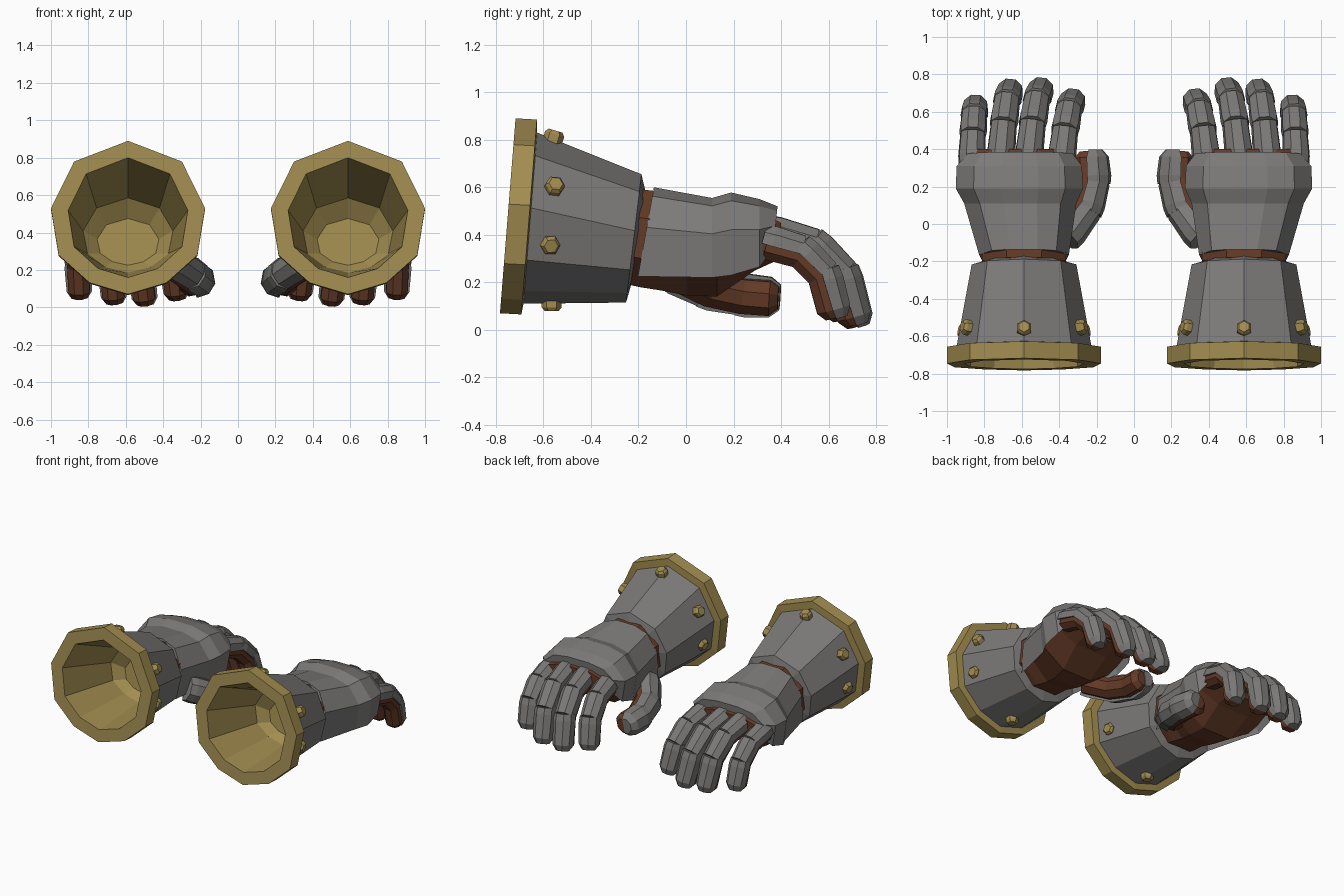
import bpy, bmesh
from math import sin, cos, pi, radians
from mathutils import Vector

old = bpy.data.objects.get("Cube")
if old:
    bpy.data.objects.remove(old, do_unlink=True)


def material(name, rgb):
    m = bpy.data.materials.new(name)
    m.use_nodes = True
    m.diffuse_color = (*rgb, 1)
    m.node_tree.nodes["Principled BSDF"].inputs["Base Color"].default_value = (*rgb, 1)
    return m


STEEL = material("steel grey", (.20, .195, .19))
GOLD = material("dull gold", (.36, .265, .08))
LEATHER = material("brown leather", (.13, .043, .02))


def loft(name, rings, side, mats, bands=None):
    """Closed loft through rings of local points; side mirrors it into place."""
    bm = bmesh.new()
    rows = [[bm.verts.new((side * (.588 - p[0]), p[1], p[2])) for p in r] for r in rings]
    n = len(rows[0])
    for i in range(len(rows) - 1):
        for j in range(n):
            k = (j + 1) % n
            f = bm.faces.new((rows[i][j], rows[i][k], rows[i + 1][k], rows[i + 1][j]))
            f.material_index = bands[i] if bands else 0
    bm.faces.new(rows[0]).material_index = bands[0] if bands else 0
    bm.faces.new(rows[-1]).material_index = bands[-1] if bands else 0
    bmesh.ops.recalc_face_normals(bm, faces=bm.faces)
    me = bpy.data.meshes.new(name)
    bm.to_mesh(me)
    bm.free()
    for m in mats:
        me.materials.append(m)
    ob = bpy.data.objects.new(name, me)
    bpy.context.collection.objects.link(ob)


# Ten-sided cuff outline, pointed at the top and bottom
HALF = [(0, 1), (.7, .73), (1, .12), (.9, -.49), (.5, -.85), (0, -1)]
OUTLINE = HALF + [(-x, z) for x, z in HALF[-2:0:-1]]


def cuff_ring(y, zc, rx, rz, slope=.08):
    return [(x * rx, y + slope * z * rz, zc + z * rz) for x, z in OUTLINE]


def tube_ring(p, t, up, r, angles, drop=0):
    """Ring around p across direction t, lowered away from up by drop."""
    t = t.normalized()
    b = t.cross(up).normalized()
    d = b.cross(t)
    return [p + r * cos(a) * b + (r * sin(a) - drop) * d for a in angles]


def circle(n):
    return [2 * pi * (i + .5) / n for i in range(n)]


# Arc of the armour shells over each finger bone
ARC = [radians(a) for a in (-12, 28, 68, 112, 152, 192)]


def digit(name, pts, up, r, side):
    """Leather core with one steel shell over each bone."""
    pts = [Vector(p) for p in pts]
    up = Vector(up)
    drop = r * .32
    core = []
    for i, p in enumerate(pts):
        t = pts[min(i + 1, len(pts) - 1)] - pts[max(i - 1, 0)]
        core.append(tube_ring(p, t, up, r * .93, circle(8), drop))
    tip = (pts[-1] - pts[-2]).normalized()
    core.append(tube_ring(pts[-1] + tip * .035, tip, up, r * .6, circle(8), drop * .7))
    loft(name + "_leather", core, side, [LEATHER])
    for i in range(len(pts) - 1):
        a, b = pts[i], pts[i + 1]
        t = (b - a).normalized()
        rings = [tube_ring(a - t * .02, t, up, r * 1.04, ARC),
                 tube_ring(a + t * .025, t, up, r * 1.12, ARC),
                 tube_ring(b, t, up, r * 1.03, ARC)]
        if i == len(pts) - 2:
            rings.append(tube_ring(b + t * .04, t, up, r * .66, ARC))
        loft(f"{name}_plate_{i + 1}", rings, side, [STEEL])


def plate_ring(y, u, w, top, low, slant=0):
    """Arched hand plate, hollow underneath."""
    h = top - low
    half = [(w * .92, low), (w, low + h * .55), (w * .72, top - h * .1), (w * .3, top)]
    pts = half + [(-x, z) for x, z in reversed(half)]
    pts += [(-w * .75, low + h * .4), (w * .75, low + h * .4)]
    return [(u + x, y + slant * (z - top), z) for x, z in pts]


def palm_ring(y, u, w, top, low, slant=0):
    k = 1 / cos(pi / 8)
    h = (top - low) / 2 * k
    return [(u + w * k * cos(a), y + slant * h * sin(a), (top + low) / 2 + h * sin(a)) for a in circle(8)]


RIVETS = [((0, -.56, .80), (0, .3, 1)), ((0, -.565, .12), (0, 0, -1))]
for s in (1, -1):
    RIVETS += [((s * .295, -.555, .6), (s * .9, .2, .4)),
               ((s * .31, -.575, .36), (s * .95, .2, -.2))]

# name, knuckle (u, y, z), sideways drift, length scale, radius
FINGERS = [("little_finger", (-.28, .34, .375), .02, .82, .067),
           ("ring_finger", (-.125, .36, .41), .05, 1, .069),
           ("middle_finger", (.025, .36, .41), .065, 1.02, .069),
           ("index_finger", (.2, .35, .39), .06, .88, .069)]
BEND = [(0, 0), (.18, -.05), (.30, -.17), (.352, -.35)]

for side, label in ((1, "left"), (-1, "right")):
    # Cuff: gold liner and rim, steel sleeve
    loft(label + "_cuff", [
        cuff_ring(-.24, .35, .165, .125, .12), cuff_ring(-.30, .385, .24, .20),
        cuff_ring(-.75, .48, .32, .32), cuff_ring(-.75, .48, .412, .41),
        cuff_ring(-.66, .475, .412, .41), cuff_ring(-.655, .47, .36, .36),
        cuff_ring(-.22, .385, .28, .27, .12), cuff_ring(-.2, .39, .21, .195, .15)],
        side, [GOLD, STEEL], [0, 0, 0, 0, 0, 1, 1])

    # Rivets around the cuff
    for i, (p, n) in enumerate(RIVETS):
        p, n = Vector(p), Vector(n).normalized()
        up = Vector((0, 1, 0))
        loft(f"{label}_rivet_{i + 1}",
             [tube_ring(p + n * h, n, up, r, circle(6)) for h, r in ((-.03, .042), (.025, .042), (.04, .03))],
             side, [GOLD])

    # Leather palm and wrist
    loft(label + "_palm", [palm_ring(*r) for r in (
        (-.21, 0, .225, .59, .19, .15), (-.165, 0, .225, .585, .18, .15), (-.1, 0, .2, .54, .165),
        (.0, 0, .24, .5, .145), (.13, -.02, .28, .5, .14), (.29, -.03, .31, .5, .25),
        (.40, -.03, .28, .46, .30))],
        side, [LEATHER])

    # Steel back of the hand with raised knuckle guard
    loft(label + "_hand_plate", [plate_ring(*r) for r in (
        (-.135, 0, .24, .6, .225, .18), (.11, -.02, .30, .555, .22),
        (.19, -.025, .34, .578, .23), (.31, -.025, .335, .55, .265), (.385, -.02, .28, .52, .34, .1))],
        side, [STEEL])

    # Fingers curling down
    for name, (u, y, z), drift, k, r in FINGERS:
        pts = [(u + drift * i / 3, y + k * a, z + k * b) for i, (a, b) in enumerate(BEND)]
        digit(f"{label}_{name}", pts, (0, .6, .8), r, side)

    # Thumb, its plates facing the other hand
    digit(label + "_thumb", [(.23, -.06, .25), (.335, .08, .18), (.375, .23, .148), (.368, .355, .14)],
          (1, -.3, .2), .085, side)
